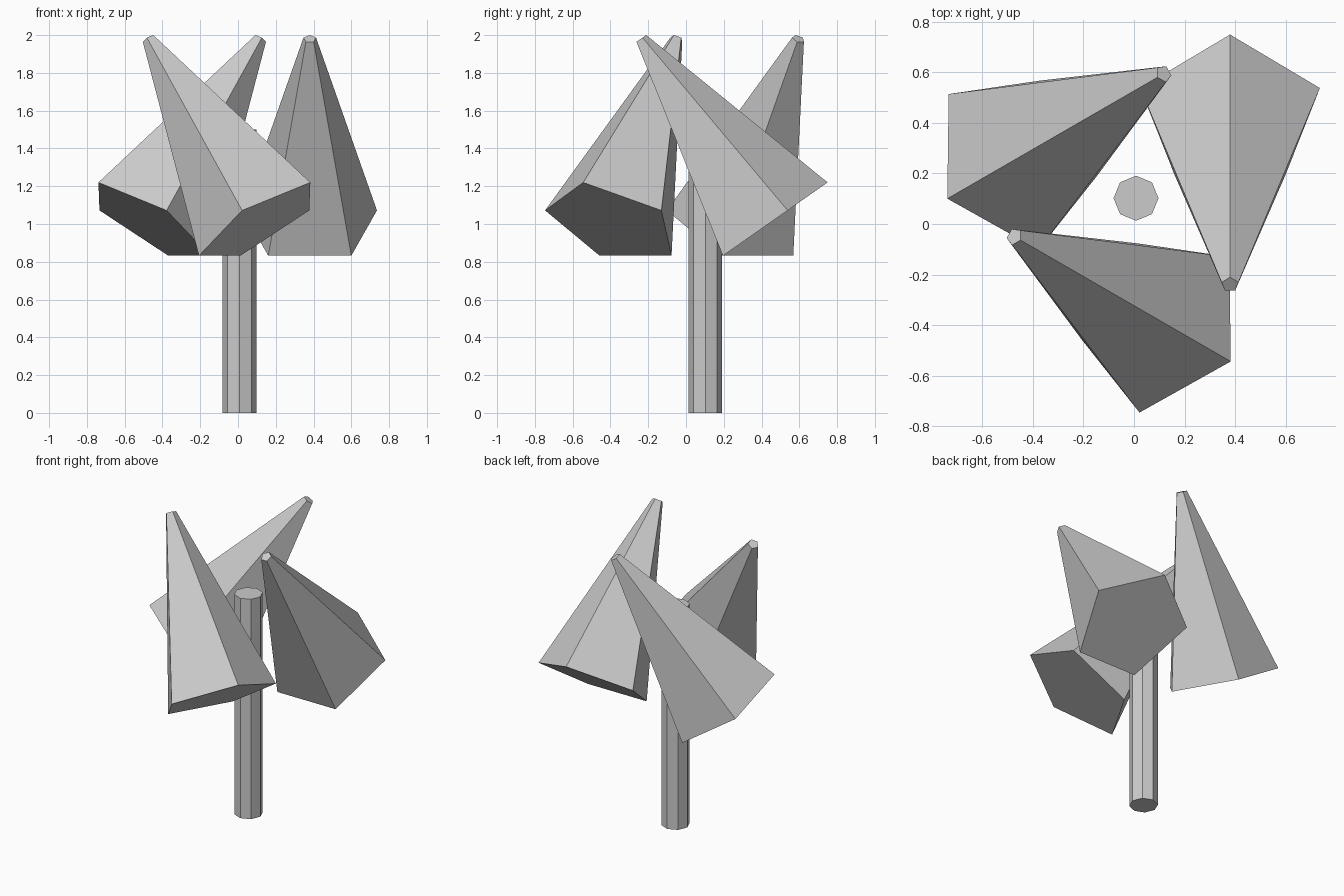
import bpy
from math import radians
from mathutils import Matrix, Vector

if "Cube" in bpy.data.objects:
    bpy.data.objects.remove(bpy.data.objects["Cube"])

CENTRE = Vector((0.008, 0.102, 0))

def frustum(name, sides, r_bottom, r_top, length, matrix):
    # Flat-shaded tapered prism, one vertex on local +Y
    bpy.ops.mesh.primitive_cone_add(vertices=sides, radius1=r_bottom, radius2=r_top, depth=length)
    ob = bpy.context.object
    ob.name = name
    ob.matrix_world = matrix
    return ob

# Eight-sided trunk
frustum("trunk", 8, 0.089, 0.089, 1.5, Matrix.Translation(CENTRE + Vector((0, 0, 0.75))))

# Three leaning five-sided foliage cones, swirled around the trunk
for i in range(3):
    m = (Matrix.Translation(CENTRE + Vector((0, 0, 1.493)))
         @ Matrix.Rotation(radians(120 * i), 4, 'Z')
         @ Matrix.Translation((0.372, 0, 0))
         @ Matrix.Rotation(radians(35), 4, 'X'))
    frustum(f"foliage_{i + 1}", 5, 0.374, 0.035, 1.19, m)
